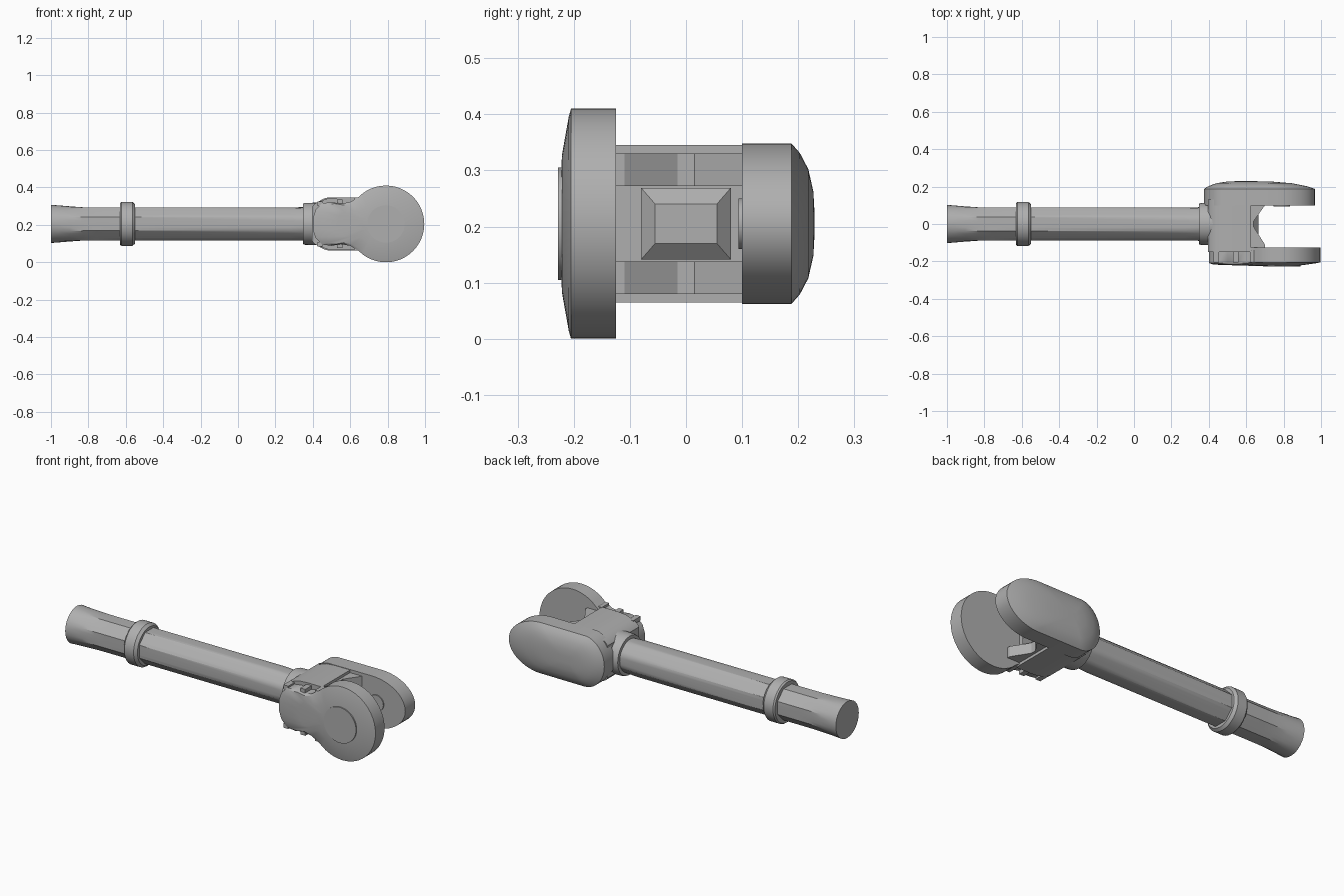
import bpy
import bmesh
from math import sin, cos, pi, radians

if "Cube" in bpy.data.objects:
    bpy.data.objects.remove(bpy.data.objects["Cube"])

AXIS = 0.205  # height of the shaft axis

steel = bpy.data.materials.new("grey steel")
steel.use_nodes = True
grey = (0.43, 0.43, 0.43, 1)
steel.diffuse_color = grey
steel.node_tree.nodes["Principled BSDF"].inputs["Base Color"].default_value = grey


def loft(name, rings, angle=30):
    """Skin a list of equal-length point rings and cap both ends."""
    bm = bmesh.new()
    loops = [[bm.verts.new(p) for p in ring] for ring in rings]
    n = len(loops[0])
    for a, b in zip(loops, loops[1:]):
        for i in range(n):
            j = (i + 1) % n
            bm.faces.new((a[i], a[j], b[j], b[i]))
    bm.faces.new(loops[0])
    bm.faces.new(loops[-1])
    bmesh.ops.recalc_face_normals(bm, faces=bm.faces)
    mesh = bpy.data.meshes.new(name)
    bm.to_mesh(mesh)
    bm.free()
    mesh.materials.append(steel)
    obj = bpy.data.objects.new(name, mesh)
    bpy.context.collection.objects.link(obj)
    bpy.ops.object.select_all(action='DESELECT')
    obj.select_set(True)
    bpy.context.view_layer.objects.active = obj
    bpy.ops.object.shade_smooth_by_angle(angle=radians(angle))
    return obj


def shaft_ring(x, r, octagon=0.0, n=32):
    """Ring around the shaft, blended from a circle to an octagon."""
    pts = []
    for i in range(n):
        t = 2 * pi * i / n
        off = (t + pi / 8) % (pi / 4) - pi / 8
        k = r * (1 - octagon + octagon / cos(off))
        pts.append((x, k * cos(t), AXIS + k * sin(t)))
    return pts


def lathe(name, profile):
    return loft(name, [shaft_ring(*p) for p in profile])


def slab(name, outline, y0, y1):
    """Extrude an x,z outline along y."""
    return loft(name, [[(x, y, z) for x, z in outline] for y in (y0, y1)])


def plan_slab(name, outline, z0, z1):
    """Extrude an x,y outline along z."""
    return loft(name, [[(x, y, z) for x, y in outline] for z in (z0, z1)])


def ellipse(cx, rx, rz, n=40):
    return [(cx + rx * cos(2 * pi * i / n), AXIS + rz * sin(2 * pi * i / n)) for i in range(n)]


# Handle: flared round end blending into an octagonal shaft
lathe("shaft", [(-1, 0.102), (-0.96, 0.099, 0.1), (-0.9, 0.094, 0.5), (-0.83, 0.089, 0.9),
                (-0.76, 0.088, 1), (0.28, 0.088, 1), (0.36, 0.09, 0)])
lathe("grip_ring", [(-0.63, 0.09), (-0.63, 0.112), (-0.622, 0.118), (-0.565, 0.118),
                    (-0.55, 0.105), (-0.55, 0.09)])
lathe("collar", [(0.348, 0.08), (0.348, 0.108), (0.36, 0.112), (0.43, 0.114), (0.43, 0.08)])

# Head block between the two cheeks
half = [(0.395, 0.09), (0.41, 0.108), (0.44, 0.122), (0.48, 0.136), (0.53, 0.14), (0.625, 0.14)]
block = [(x, AXIS + h) for x, h in half] + [(x, AXIS - h) for x, h in reversed(half)]
slab("head_block", block, -0.15, 0.13)

# Notched jaws and the insert between them
notch = [(0.6, -0.13), (0.7, -0.13), (0.7, -0.11), (0.64, -0.015),
         (0.64, 0.015), (0.7, 0.1), (0.7, 0.11), (0.6, 0.11)]
plan_slab("upper_jaw", notch, 0.272, 0.33)
plan_slab("lower_jaw", notch, 0.08, 0.138)
loft("jaw_insert", [
    [(x, s * w, AXIS + t * h) for s, t in ((-1, -1), (1, -1), (1, 1), (-1, 1))]
    for x, w, h in ((0.61, 0.08, 0.064), (0.64, 0.08, 0.064), (0.665, 0.055, 0.035))])

# Front cheek: round disc with a lobed tail and a shallow dome
tail = [(0.6, 0.117), (0.55, 0.108), (0.5, 0.117), (0.45, 0.11), (0.415, 0.075), (0.4, 0.03)]
R = 0.205
arc = [radians(-135 + 270 * i / 36) for i in range(37)]
cheek = [(0.791 + R * cos(a), AXIS + R * sin(a)) for a in arc]
cheek += [(x, AXIS + h) for x, h in tail] + [(x, AXIS - h) for x, h in reversed(tail)]


def cheek_ring(scale, y, tail_y):
    return [(0.74 + scale * (x - 0.74), y if x > 0.62 else tail_y, AXIS + scale * (z - AXIS))
            for x, z in cheek]


loft("front_cheek", [cheek_ring(1, -0.125, -0.125), cheek_ring(1, -0.205, -0.208),
                     cheek_ring(0.93, -0.209, -0.217), cheek_ring(0.6, -0.221, -0.221),
                     cheek_ring(0.3, -0.224, -0.224)])
slab("front_boss", ellipse(0.791, 0.1, 0.1), -0.215, -0.228)

# Rear cheek: long rounded plate with a domed back
rear = []
for i in range(48):
    t = 2 * pi * i / 48
    c, s = cos(t), sin(t)
    x = 0.76 + 0.207 * c if c > 0 else 0.5 + 0.125 * c
    rear.append((x, AXIS + 0.143 * s))


def rear_ring(scale, y):
    return [(0.58 + scale * (x - 0.58), y, AXIS + scale * (z - AXIS)) for x, z in rear]


loft("rear_cheek", [rear_ring(1, 0.1), rear_ring(1, 0.188), rear_ring(0.88, 0.203),
                    rear_ring(0.68, 0.218), rear_ring(0.4, 0.227), rear_ring(0.15, 0.229)])
slab("rear_boss", ellipse(0.79, 0.045, 0.045), 0.105, 0.094)

# Small tabs clipping the front cheek to the block, above and below
for side, label in ((1, "upper"), (-1, "lower")):
    for x, h in ((0.44, 0.108), (0.545, 0.118), (0.635, 0.13)):
        z = AXIS + side * h
        slab(label + "_tab", [(x - 0.015, z - 0.012), (x + 0.015, z - 0.012),
                              (x + 0.015, z + 0.012), (x - 0.015, z + 0.012)], -0.205, -0.14)
